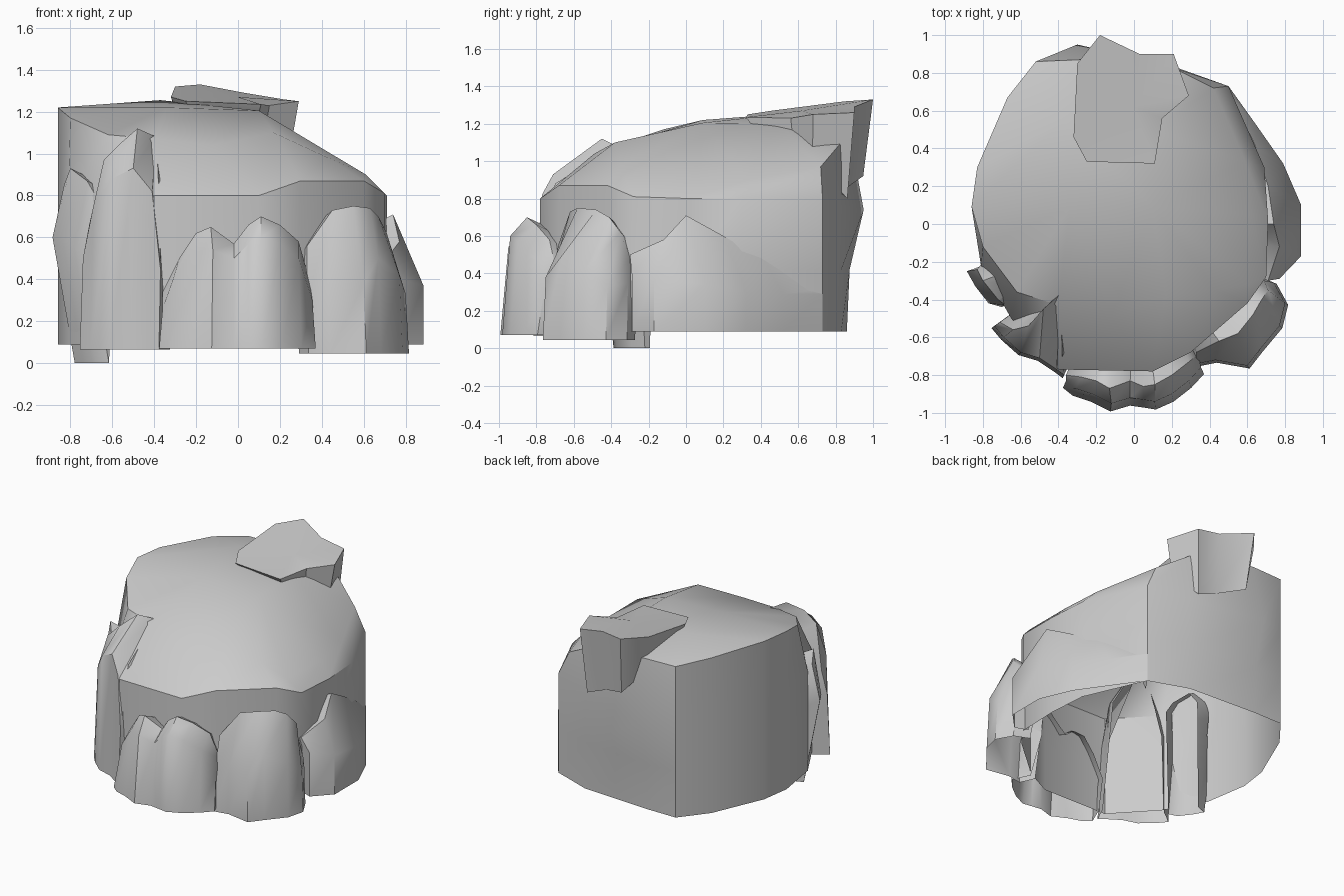
import bpy, bmesh


def make(name, verts, faces, angle=0.6):
    """Build a mesh object from points and faces, smooth with sharp creases."""
    bm = bmesh.new()
    vs = [bm.verts.new(v) for v in verts]
    for f in faces:
        bm.faces.new([vs[i] for i in f])
    bmesh.ops.recalc_face_normals(bm, faces=bm.faces)
    me = bpy.data.meshes.new(name)
    bm.to_mesh(me)
    bm.free()
    ob = bpy.data.objects.new(name, me)
    bpy.context.collection.objects.link(ob)
    bpy.ops.object.select_all(action='DESELECT')
    ob.select_set(True)
    bpy.context.view_layer.objects.active = ob
    bpy.ops.object.shade_smooth_by_angle(angle=angle)
    return ob


# Main hill: open-bottomed shell, wall columns with low, mid and shoulder rings
wall = [(-.86, .09), (-.81, -.22), (-.65, -.5), (-.4, -.77), (.1, -.78), (.3, -.68),
        (.6, -.42), (.7, -.28), (.71, .02), (.69, .3), (.5, .73), (.22, .83),
        (-.3, .86), (-.52, .86), (-.67, .67), (-.83, .3)]
mid_z = [.8, .8, .8, .8, .8, .87, .87, .81, .8, .8, .8, .76, .74, .78, .8, .8]
shoulder = [(-.86, .09, 1.22), (-.8, -.12, 1.17), (-.62, -.36, 1.09), (-.4, -.43, 1.07),
            (-.12, -.49, 1.04), (.17, -.38, 1.1), (.43, -.35, .98), (.61, -.32, .9),
            (.62, .05, .89), (.59, .33, .9), (.42, .72, .97), (.2, .83, 1.1),
            (-.28, .87, 1.17), (-.52, .86, 1.17), (-.67, .67, 1.2), (-.83, .3, 1.22)]
crown = {'A': (.1, .09, 1.205), 'B': (-.34, .09, 1.22), 'C': (-.37, .55, 1.255), 'D': (.1, .5, 1.2)}
owner = "BBBBAAAAADDDCCCC"       # crown point that each shoulder edge fans to
n = len(wall)
verts = [(x, y, .09) for x, y in wall]
verts += [(x, y + (.015 if i == 12 else 0), .42) for i, (x, y) in enumerate(wall)]
verts += [(x, y + (.09 if i == 12 else 0), z) for i, ((x, y), z) in enumerate(zip(wall, mid_z))]
verts += shoulder + list(crown.values())
top = {k: 4 * n + i for i, k in enumerate(crown)}
faces = [tuple(top[k] for k in "ABCD")]
for i in range(n):
    j = (i + 1) % n
    for r in (0, n, 2 * n):
        faces.append((r + i, r + j, r + n + j, r + n + i))
    faces.append((3 * n + i, 3 * n + j, top[owner[i]]))
    if owner[i] != owner[i - 1]:
        faces.append((3 * n + i, top[owner[i]], top[owner[i - 1]]))
make("hill_body", verts, faces)

# Cap boulder: slanted slab with a tapering underside (x, y, top z, bottom z)
slab = [(-.18, 1, 1.33, .92), (.03, .9, 1.29, .86), (.21, .9, 1.26, .8), (.29, .68, 1.25, 1.0),
        (.15, .56, 1.23, 1.1), (.11, .32, 1.235, 1.17), (-.25, .33, 1.25, 1.18),
        (-.32, .46, 1.27, 1.16), (-.3, .85, 1.32, 1.05)]
m = len(slab)
verts = [(x, y, z) for x, y, z, b in slab]
verts += [(x * .85, .65 + (y - .65) * .85, b) for x, y, z, b in slab]
verts += [(0, .62, 1.27), (0, .65, .98)]
faces = []
for i in range(m):
    j = (i + 1) % m
    faces += [(i, j, m + j, m + i), (i, j, 2 * m), (m + i, m + j, 2 * m + 1)]
make("cap_boulder", verts, faces)


def rock(name, z0, cols, base=1.0):
    """Rock leaning on the hill: columns of (outer x, y, shoulder z, top x, y, z)."""
    verts, faces = [], []
    for x, y, zs, tx, ty, tz in cols:
        verts += [(x * base, y * base, z0), (x, y, zs), (tx, ty, tz),
                  (tx * .85, ty * .85, tz - .06), (x * .88, y * .88, z0)]
    for c in range(len(cols) - 1):
        for k in range(3):
            a = c * 5 + k
            faces.append((a, a + 1, a + 6, a + 5))
    last = (len(cols) - 1) * 5
    faces += [tuple(range(5)), tuple(range(last, last + 5))]
    return make(name, verts, faces, 0.7)


# Rocks around the foot of the hill
rock("tall_left_rock", .065, [
    (-.74, -.54, .5, -.71, -.52, .66), (-.69, -.6, .75, -.64, -.56, .97),
    (-.6, -.68, .88, -.56, -.54, 1.05), (-.5, -.71, .93, -.48, -.45, 1.12),
    (-.41, -.77, .82, -.39, -.37, 1.08), (-.37, -.8, .45, -.38, -.7, .88)], base=1.02)
rock("side_left_rock", 0, [
    (-.8, -.22, .55, -.8, -.2, .7), (-.885, -.25, .6, -.83, -.24, .85),
    (-.84, -.33, .6, -.8, -.3, .93), (-.77, -.42, .55, -.72, -.4, .87),
    (-.7, -.44, .5, -.68, -.43, .8)], base=.88)
rock("front_rocks", .07, [
    (-.36, -.83, .26, -.36, -.8, .34), (-.31, -.87, .4, -.28, -.81, .5),
    (-.22, -.9, .53, -.2, -.83, .62), (-.12, -.95, .54, -.13, -.87, .65),
    (-.02, -.92, .5, -.02, -.83, .57), (.05, -.93, .57, .05, -.86, .66),
    (.11, -.94, .6, .11, -.85, .7), (.2, -.9, .57, .2, -.8, .66),
    (.29, -.83, .5, .29, -.73, .58), (.355, -.76, .3, .34, -.69, .4)], base=1.045)
rock("right_front_rock", .045, [
    (.33, -.74, .3, .33, -.68, .56), (.43, -.72, .38, .45, -.62, .73),
    (.6, -.75, .38, .55, -.58, .75), (.67, -.66, .5, .63, -.48, .74),
    (.77, -.54, .42, .67, -.41, .7), (.8, -.42, .33, .71, -.35, .62),
    (.74, -.31, .35, .69, -.3, .48)], base=1.02)
rock("right_side_rock", .09, [
    (.77, -.29, .4, .71, -.3, .5), (.885, -.17, .37, .77, -.12, .58),
    (.885, .1, .34, .74, 0, .71), (.79, .32, .3, .71, .2, .6),
    (.65, .52, .29, .64, .42, .47), (.5, .73, .29, .52, .67, .31)])
